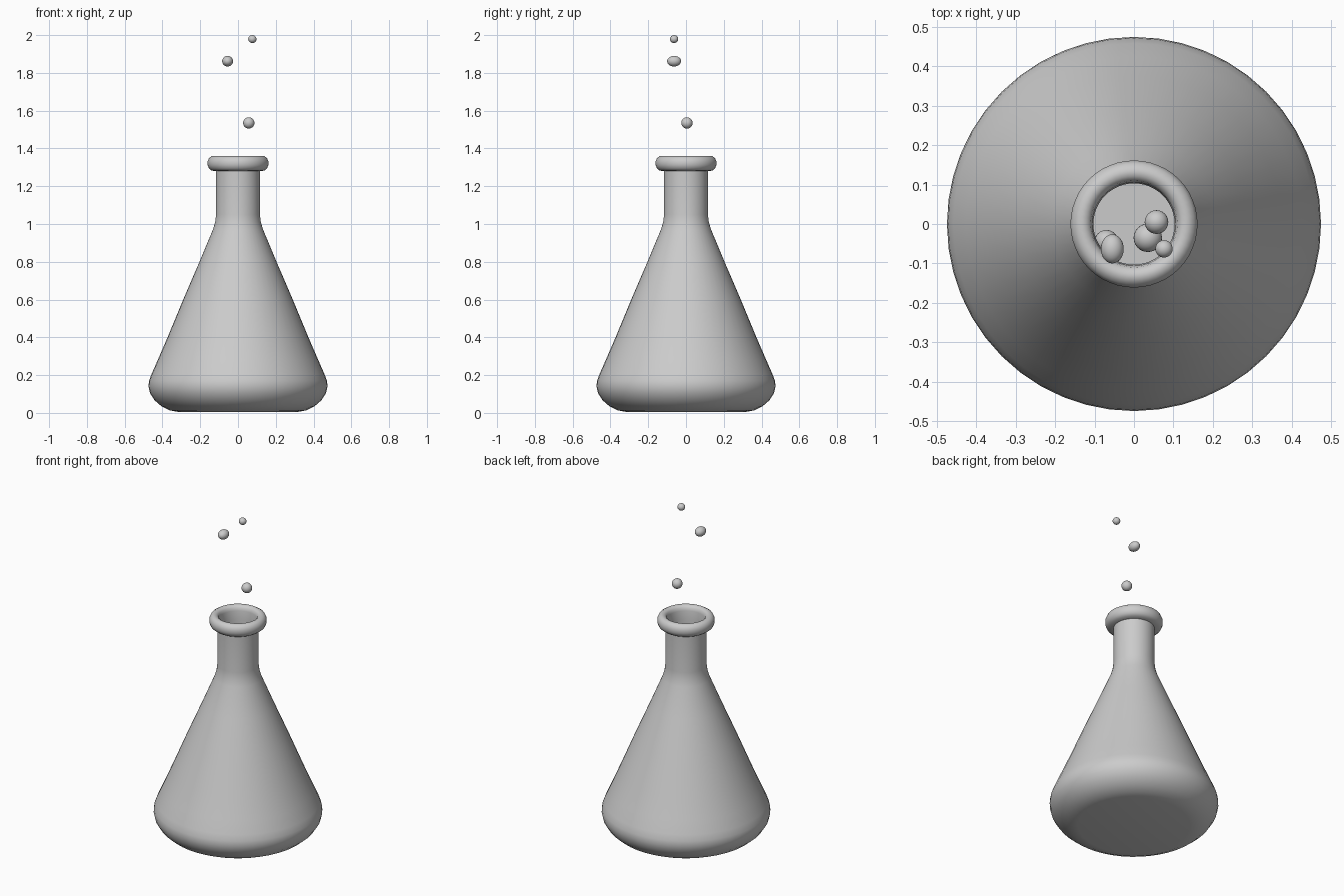
import bpy, math

SEG = 48


def lathe(name, profile):
    """Revolve (radius, z) points; radius 0 gives a single pole vertex."""
    verts, rings, faces = [], [], []
    for r, z in profile:
        start = len(verts)
        n = 1 if r == 0 else SEG
        for i in range(n):
            a = 2 * math.pi * i / SEG
            verts.append((r * math.cos(a), r * math.sin(a), z))
        rings.append([start + (i if n > 1 else 0) for i in range(SEG)])
    for lo, hi in zip(rings, rings[1:]):
        for i in range(SEG):
            j = (i + 1) % SEG
            quad = [lo[i], lo[j], hi[j], hi[i]]
            faces.append(list(dict.fromkeys(quad)))
    mesh = bpy.data.meshes.new(name)
    mesh.from_pydata(verts, [], faces)
    obj = bpy.data.objects.new(name, mesh)
    bpy.context.collection.objects.link(obj)
    smooth(obj)
    return obj


def smooth(obj):
    bpy.ops.object.select_all(action='DESELECT')
    obj.select_set(True)
    bpy.context.view_layer.objects.active = obj
    bpy.ops.object.shade_smooth_by_angle(angle=math.radians(40))


# Flask: rounded base, conical body, straight neck, rolled lip, inner wall
outer = [(0, 0.005), (0.315, 0.005), (0.36, 0.013), (0.405, 0.035),
         (0.442, 0.067), (0.466, 0.105), (0.474, 0.14), (0.471, 0.17),
         (0.458, 0.205), (0.425, 0.28), (0.375, 0.395), (0.29, 0.60),
         (0.204, 0.80), (0.133, 0.97), (0.121, 1.01), (0.116, 1.05),
         (0.116, 1.28)]
lip = [(0.14, 1.283), (0.154, 1.295), (0.161, 1.312), (0.161, 1.332),
       (0.153, 1.350), (0.137, 1.360), (0.122, 1.358), (0.11, 1.348),
       (0.106, 1.33)]
inner = [(0.103, 1.28), (0.103, 1.05), (0.108, 1.01), (0.119, 0.97),
         (0.19, 0.80), (0.276, 0.60), (0.361, 0.395), (0.444, 0.205),
         (0.459, 0.14), (0.43, 0.075), (0.36, 0.028), (0.315, 0.02),
         (0, 0.02)]
lathe("flask", outer + lip + inner)

# Liquid filling the lower body
lathe("liquid", [(0, 0.025), (0.315, 0.025), (0.36, 0.033), (0.427, 0.08),
                 (0.455, 0.14), (0.44, 0.205), (0.357, 0.395),
                 (0.315, 0.495), (0, 0.495)])

# Bubbles: three rising above the mouth, two inside the flask
bubbles = [((0.057, 0.005, 1.535), (0.030, 0.030, 0.030)),
           ((-0.055, -0.063, 1.862), (0.029, 0.037, 0.028)),
           ((0.076, -0.063, 1.979), (0.022, 0.022, 0.021)),
           ((0.035, -0.035, 0.70), (0.036, 0.036, 0.036)),
           ((-0.07, -0.045, 0.56), (0.03, 0.03, 0.03))]
for i, (loc, size) in enumerate(bubbles):
    bpy.ops.mesh.primitive_uv_sphere_add(segments=24, ring_count=14,
                                         radius=1, location=loc)
    ball = bpy.context.object
    ball.name = f"bubble_{i + 1}"
    ball.scale = size
    bpy.ops.object.transform_apply(location=False, rotation=False, scale=True)
    smooth(ball)
